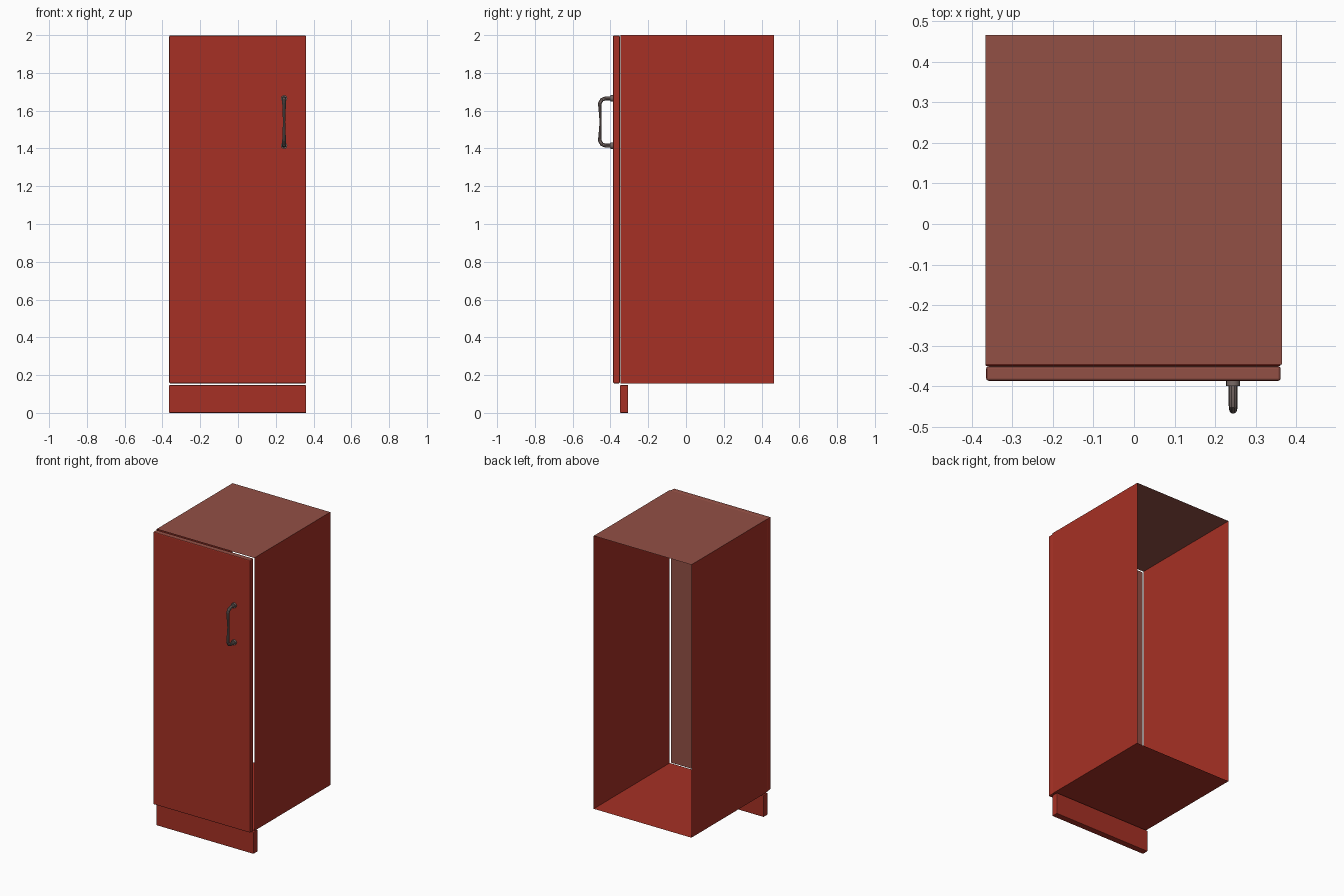
import bpy, bmesh
from mathutils import Vector

if "Cube" in bpy.data.objects:
    bpy.data.objects.remove(bpy.data.objects["Cube"])


def material(name, rgb):
    m = bpy.data.materials.new(name)
    m.diffuse_color = (*rgb, 1.0)
    m.use_nodes = True
    m.node_tree.nodes["Principled BSDF"].inputs["Base Color"].default_value = m.diffuse_color
    return m


RED = material("red paint", (0.38, 0.030, 0.018))
BROWN = material("dull red brown", (0.29, 0.080, 0.060))
METAL = material("handle metal", (0.19, 0.145, 0.135))


def box(name, lo, hi, drop=None, bevel=0.0, brown=None):
    """Box between two corners; drop removes faces, brown picks brown faces by normal."""
    lo, hi = Vector(lo), Vector(hi)
    bm = bmesh.new()
    bmesh.ops.create_cube(bm, size=1)
    for v in bm.verts:
        v.co = Vector([lo[i] + (v.co[i] + 0.5) * (hi[i] - lo[i]) for i in range(3)])
    if drop:
        bm.normal_update()
        bmesh.ops.delete(bm, geom=[f for f in bm.faces if drop(f.normal)], context='FACES')
    if bevel:
        bmesh.ops.bevel(bm, geom=bm.edges[:], offset=bevel, segments=2,
                        profile=0.5, affect='EDGES')
    bm.normal_update()
    for f in bm.faces:
        f.material_index = 1 if brown and brown(f.normal) else 0
    me = bpy.data.meshes.new(name)
    bm.to_mesh(me)
    bm.free()
    me.materials.append(RED)
    me.materials.append(BROWN)
    ob = bpy.data.objects.new(name, me)
    bpy.context.collection.objects.link(ob)
    return ob


# thin-walled cabinet shell, open at the front and back
box("cabinet_shell", (-0.366, -0.346, 0.156), (0.364, 0.465, 2.0),
    drop=lambda n: abs(n.y) > 0.9, brown=lambda n: n.z > 0.9)

# door with softened edges, a hair in front of the shell
box("door", (-0.364, -0.386, 0.156), (0.361, -0.350, 1.998), bevel=0.006,
    brown=lambda n: n.z > 0.5 or n.y > 0.9)

# kick board below the shell
box("kick_board", (-0.366, -0.350, 0.0), (0.361, -0.306, 0.147), bevel=0.004)

# bow handle: round tube, slimmer in the middle
HX, MID = 0.244, 1.54
half = [(-0.385, 0.125, 0.011), (-0.425, 0.125, 0.011), (-0.445, 0.118, 0.011),
        (-0.457, 0.098, 0.010), (-0.454, 0.050, 0.008)]
path = [(y, MID + d, r) for y, d, r in half] + [(-0.452, MID, 0.006)]
path += [(y, MID - d, r) for y, d, r in reversed(half)]
cu = bpy.data.curves.new("handle_path", 'CURVE')
cu.dimensions = '3D'
cu.bevel_depth = 1.0
cu.bevel_resolution = 3
cu.use_fill_caps = True
sp = cu.splines.new('POLY')
sp.points.add(len(path) - 1)
for p, (y, z, r) in zip(sp.points, path):
    p.co = (HX, y, z, 1)
    p.radius = r
tmp = bpy.data.objects.new("handle_path", cu)
bpy.context.collection.objects.link(tmp)
bpy.context.view_layer.update()
me = bpy.data.meshes.new_from_object(tmp.evaluated_get(bpy.context.evaluated_depsgraph_get()))
bpy.data.objects.remove(tmp)
me.materials.clear()
me.materials.append(METAL)
handle = bpy.data.objects.new("door_handle", me)
bpy.context.collection.objects.link(handle)
smooth = [handle]

# round mounting plates at both handle ends
for label, d in (("upper", 0.125), ("lower", -0.125)):
    bpy.ops.mesh.primitive_cylinder_add(vertices=16, radius=0.017, depth=0.013,
                                        location=(HX, -0.392, MID + d),
                                        rotation=(1.5708, 0, 0))
    ob = bpy.context.object
    ob.name = label + "_handle_plate"
    ob.data.materials.append(METAL)
    smooth.append(ob)

# smooth the round metal parts only
bpy.ops.object.select_all(action='DESELECT')
for ob in smooth:
    ob.select_set(True)
bpy.context.view_layer.objects.active = handle
bpy.ops.object.shade_smooth_by_angle()
